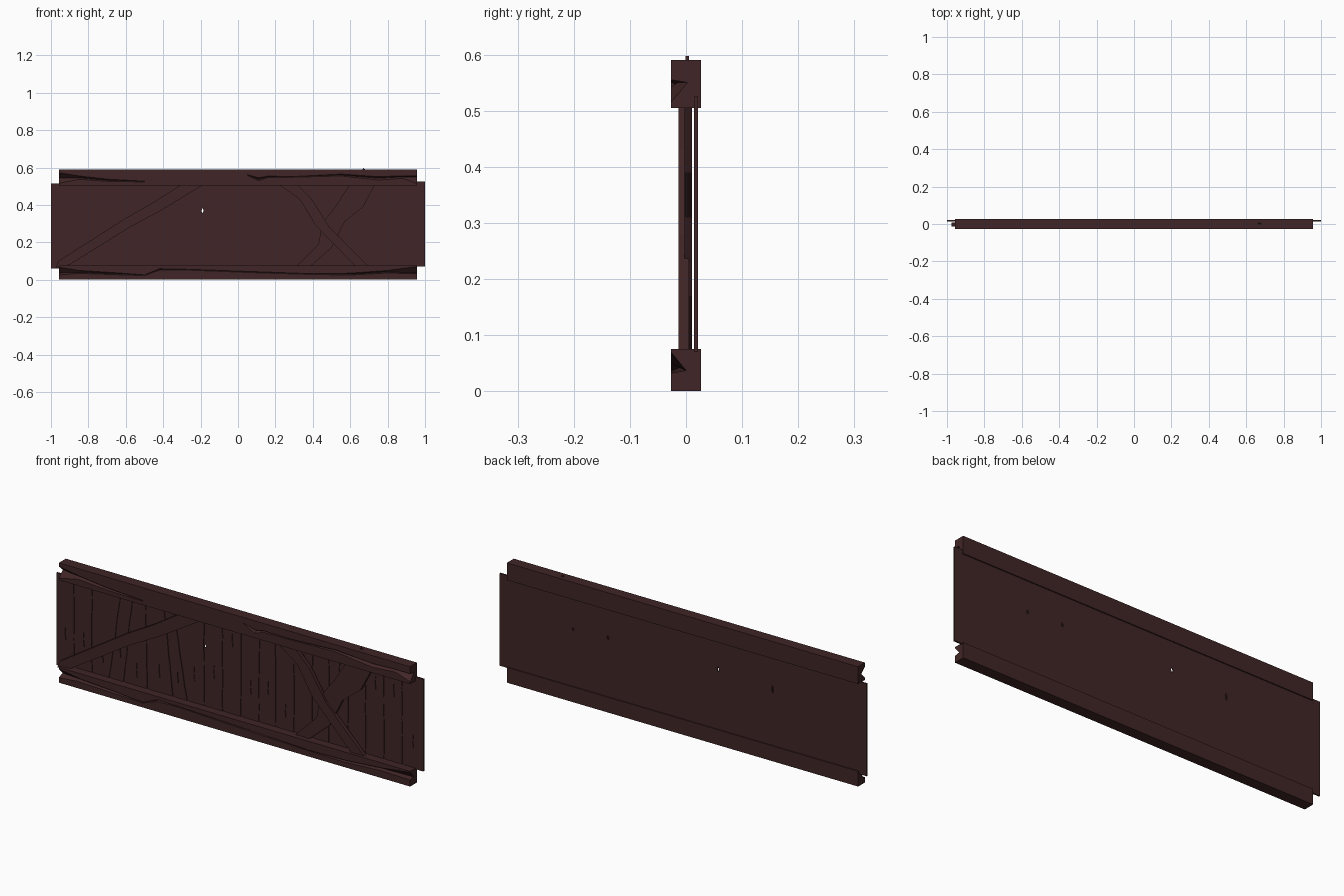
import bpy, bmesh, random

if "Cube" in bpy.data.objects:
    bpy.data.objects.remove(bpy.data.objects["Cube"])

random.seed(4)
wood = bpy.data.materials.new("dark brown wood")
wood.diffuse_color = (0.052, 0.0185, 0.019, 1)
wood.use_nodes = True
wood.node_tree.nodes["Principled BSDF"].inputs["Base Color"].default_value = wood.diffuse_color


def finish(bm, name):
    bmesh.ops.recalc_face_normals(bm, faces=bm.faces)
    me = bpy.data.meshes.new(name)
    bm.to_mesh(me)
    bm.free()
    me.materials.append(wood)
    ob = bpy.data.objects.new(name, me)
    bpy.context.collection.objects.link(ob)
    return ob


def prism(bm, outline, y0, y1):
    """Extrude an (x, z) outline from y0 to y1."""
    a = [bm.verts.new((x, y0, z)) for x, z in outline]
    b = [bm.verts.new((x, y1, z)) for x, z in outline]
    bm.faces.new(a)
    bm.faces.new(b[::-1])
    n = len(a)
    for i in range(n):
        j = (i + 1) % n
        bm.faces.new((a[i], b[i], b[j], a[j]))


def cut(ob, cutter):
    m = ob.modifiers.new("cut", 'BOOLEAN')
    m.operation = 'DIFFERENCE'
    m.solver = 'EXACT'
    m.object = cutter
    dg = bpy.context.evaluated_depsgraph_get()
    me = bpy.data.meshes.new_from_object(ob.evaluated_get(dg))
    ob.modifiers.clear()
    ob.data = me


def low(x):
    return 0.065 + 0.005 * x


def high(x):
    return 0.52 + 0.005 * x


# Backing sheet, very slightly tilted
bm = bmesh.new()
prism(bm, [(-1, low(-1)), (1, low(1)), (1, high(1)), (-1, high(-1))], 0.0175, 0.0215)
sheet = finish(bm, "backing_sheet")

# Vertical planks with rough edges: (x at bottom, x at top) of each gap
gaps = [(-.9, -.9), (-.8, -.8), (-.71, -.64), (-.63, -.58), (-.5, -.51), (-.36, -.41),
        (-.28, -.36), (-.19, -.19), (-.09, -.09), (.01, .01), (.11, .11), (.2, .2), (.3, .3),
        (.4, .4), (.49, .49), (.59, .6), (.69, .69), (.79, .79), (.89, .89)]
STEPS = 7


def edge(gap, side):
    pts = []
    for i in range(STEPS):
        t = i / (STEPS - 1)
        x = gap[0] + (gap[1] - gap[0]) * t
        if abs(x) < 0.999:
            x += side * random.uniform(0.003, 0.008)
        pts.append((x, low(x) + (high(x) - low(x)) * t))
    return pts


bm = bmesh.new()
bounds = [(-1, -1)] + gaps + [(1, 1)]
for g0, g1 in zip(bounds, bounds[1:]):
    prism(bm, edge(g0, 1) + edge(g1, -1)[::-1], 0.014, 0.0185)
planks = finish(bm, "planks")

# Small holes through the panel
bm = bmesh.new()
for x, z, w, h in [(-.487, .35, .006, .02), (-.19, .37, .006, .014),
                   (.41, .365, .006, .012), (.6, .357, .005, .01)]:
    prism(bm, [(x - w, z), (x - w * .3, z - h), (x + w, z - h * .2), (x + w * .3, z + h)],
          0.005, 0.03)
holes = finish(bm, "hole_cutter")
cut(sheet, holes)
cut(planks, holes)

# Short shallow cracks in the planks
bm = bmesh.new()
for g0, g1 in zip(bounds, bounds[1:]):
    z = random.choice([random.uniform(.14, .28), random.uniform(.42, .46)])
    t = (z - .065) / .455
    x = sum(g0[k] * .5 + g1[k] * .5 for k in (0, 1)) / 2
    x += (t - .5) * ((g0[1] + g1[1]) - (g0[0] + g1[0])) / 2
    prism(bm, [(x - .003, z), (x + .002, z - .04), (x + .005, z + .005), (x, z + .04)],
          0.008, 0.0172)
cracks = finish(bm, "crack_cutter")
cut(planks, cracks)
for c in (holes, cracks):
    bpy.data.objects.remove(c)

# Bent diagonal braces in front of the planks
braces = {
    "left_brace": ([(-.975, .065), (-.9, .08), (-.58, .28), (-.42, .365), (-.19, .505), (-.15, .525),
                    (-.28, .525), (-.31, .505), (-.45, .415), (-.6, .33), (-.96, .10)], -.013, .007),
    "right_brace": ([(.21, .515), (.33, .43), (.415, .29), (.62, .08), (.64, .06),
                     (.71, .06), (.69, .08), (.49, .28), (.395, .43), (.31, .515)], -.013, .005),
    "rear_brace": ([(.6, .515), (.52, .39), (.45, .3), (.43, .19), (.32, .08), (.31, .065),
                    (.38, .065), (.5, .17), (.57, .31), (.67, .39), (.735, .515)], -.003, .011),
}
for name, (outline, y0, y1) in braces.items():
    bm = bmesh.new()
    prism(bm, outline, y0, y1)
    finish(bm, name)


def beam(name, z0, z1, stations):
    """Square beam with a split of varying depth along its front.
    Station: x, split height, upper lip, lower lip, depth."""
    bm = bmesh.new()
    d = 0.027
    rings = []
    for x, z, up, dn, depth in stations:
        prof = [(d, z0), (d, z1), (-d, z1), (-d, z + up), (-d + depth, z), (-d, z - dn), (-d, z0)]
        rings.append([bm.verts.new((x, y, zz)) for y, zz in prof])
    for a, b in zip(rings, rings[1:]):
        for i in range(len(a)):
            j = (i + 1) % len(a)
            bm.faces.new((a[i], a[j], b[j], b[i]))
    bm.faces.new(rings[0])
    bm.faces.new(rings[-1][::-1])
    return finish(bm, name)


# Top and bottom beams with split ends
beam("top_beam", 0.505, 0.59, [
    (-.957, .545, .027, .03, .03), (-.85, .545, .01, .008, .014), (-.7, .532, .006, .006, .008),
    (-.5, .525, .002, .002, 0), (.05, .56, .002, .002, 0), (.11, .537, .008, .008, .014),
    (.16, .55, .004, .004, .006), (.3, .55, .002, .002, 0), (.55, .56, .005, .005, .006),
    (.75, .543, .008, .01, .014), (.88, .55, .006, .008, .012), (.957, .55, .005, .035, .03)])
beam("bottom_beam", 0, 0.075, [
    (-.957, .037, .03, .012, .028), (-.85, .04, .01, .006, .014), (-.65, .032, .005, .005, .008),
    (-.5, .024, .002, .002, 0), (-.42, .055, .004, .004, .008), (-.3, .055, .002, .002, 0),
    (.1, .04, .003, .003, .005), (.4, .03, .002, .002, 0), (.6, .03, .005, .005, .008),
    (.8, .042, .008, .006, .014), (.957, .037, .033, .005, .027)])

# Tiny splinter on top of the top beam
bm = bmesh.new()
prism(bm, [(.66, .585), (.685, .585), (.67, .597)], -.001, .005)
finish(bm, "splinter")
